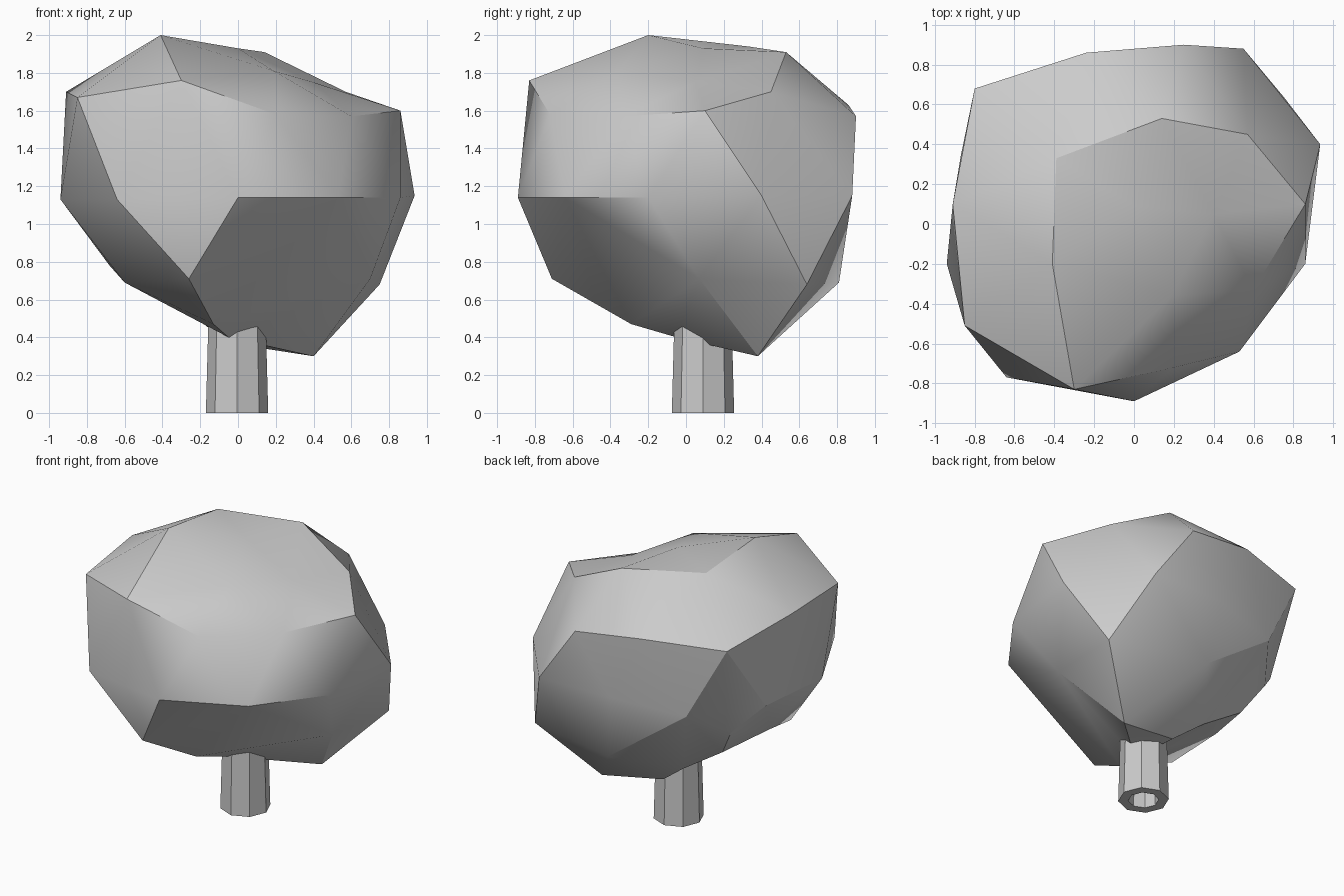
import bpy, bmesh, math
from mathutils import Vector

if "Cube" in bpy.data.objects:
    bpy.data.objects.remove(bpy.data.objects["Cube"])


def finish(bm, name):
    bmesh.ops.recalc_face_normals(bm, faces=bm.faces)
    me = bpy.data.meshes.new(name)
    bm.to_mesh(me)
    bm.free()
    ob = bpy.data.objects.new(name, me)
    bpy.context.collection.objects.link(ob)
    return ob


# Crown: a few rings of irregular corner points
top = [(-.41, -.2, 2), (.14, .53, 1.91), (.4, .05, 1.75), (.19, -.36, 1.81),
       (-.39, .33, 1.94), (0, .09, 1.93)]
upper = [(-.3, -.83, 1.76), (-.85, -.51, 1.67), (-.91, .1, 1.70), (-.8, .68, 1.62),
         (-.24, .86, 1.63), (.25, .9, 1.57), (.57, .45, 1.7), (.86, .1, 1.6),
         (.6, -.33, 1.57), (.2, -.72, 1.58)]
middle = [(0, -.89, 1.14), (.53, -.64, 1.14), (.86, -.2, 1.14), (.935, .4, 1.15),
          (.55, .88, 1.15), (0, .87, 1.15), (-.52, .74, 1.1), (-.87, .34, 1.12),
          (-.94, -.2, 1.13), (-.64, -.77, 1.13)]
lower = [(-.26, -.71, .71), (.7, .07, .71), (.75, .64, .68), (.05, .81, .69),
         (-.7, .49, .94), (-.57, .4, .73), (-.68, .02, .78), (-.6, -.33, .69)]
bottom = [(.4, .38, .3), (-.05, .33, .37), (-.26, .4, .53), (-.05, -.05, .4),
          (-.13, -.29, .47)]

# Join neighbours by hulling directions on a sphere, then move corners to their places
centre = Vector((0, 0, 1.1))
bm = bmesh.new()
place = {}
for p in top + upper + middle + lower + bottom:
    p = Vector(p)
    place[bm.verts.new((p - centre).normalized())] = p
bmesh.ops.convex_hull(bm, input=list(bm.verts))
for v, p in place.items():
    v.co = p
crown = finish(bm, "crown")
bpy.context.view_layer.objects.active = crown
crown.select_set(True)
bpy.ops.object.shade_smooth_by_angle(angle=math.radians(32))

# Trunk: hollow tapered octagonal tube
bm = bmesh.new()


def ring(r, z):
    return [bm.verts.new((-.005 + r * math.cos(i * math.pi / 4),
                          .09 + r * math.sin(i * math.pi / 4), z)) for i in range(8)]


rings = [ring(.165, 0), ring(.152, .48), ring(.09, .48), ring(.1, 0)]
for k in range(4):
    a, b = rings[k], rings[(k + 1) % 4]
    for i in range(8):
        j = (i + 1) % 8
        bm.faces.new((a[i], a[j], b[j], b[i]))
finish(bm, "trunk")
